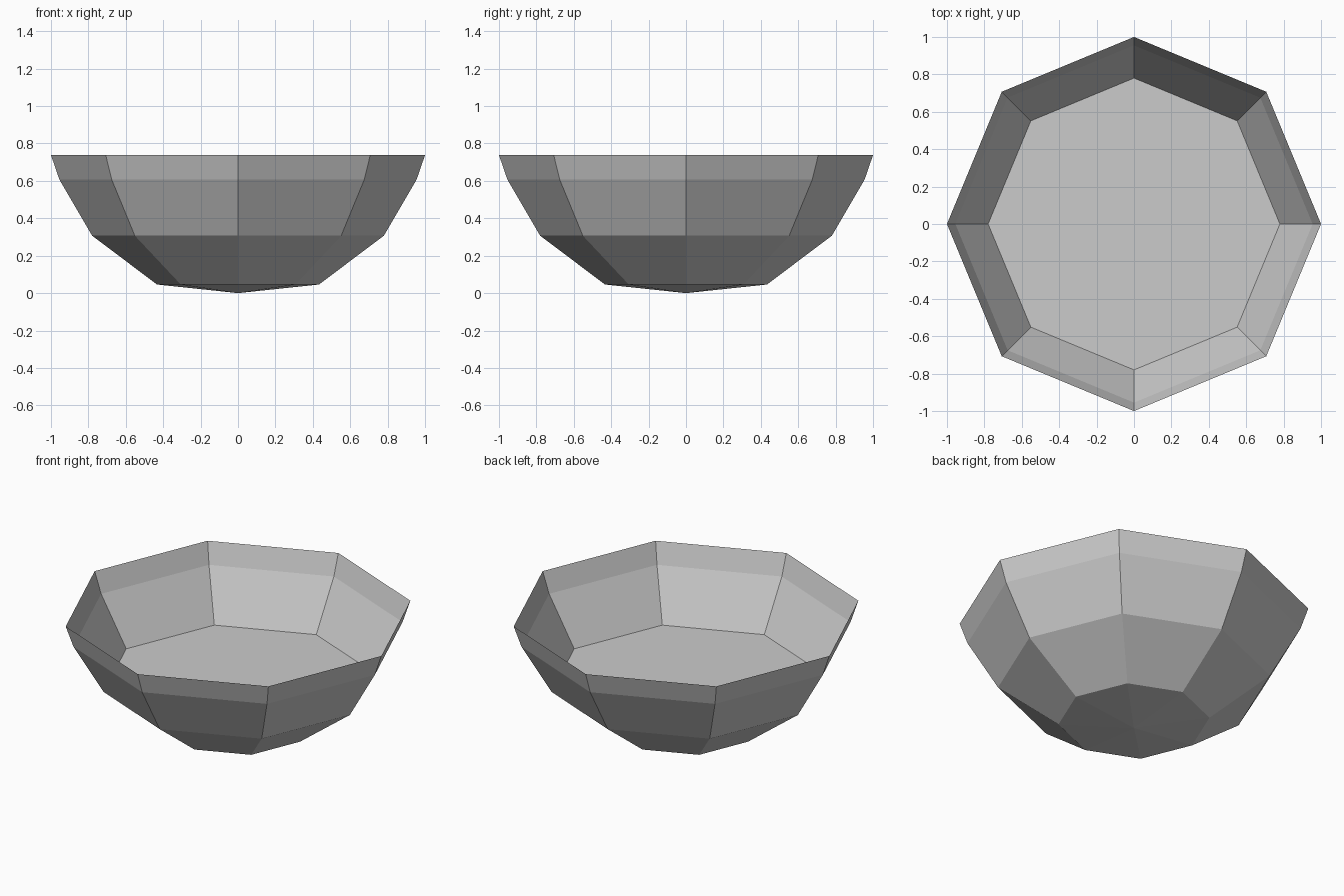
import bpy
import bmesh
from math import cos, sin, pi

cube = bpy.data.objects.get("Cube")
if cube:
    bpy.data.objects.remove(cube, do_unlink=True)

SIDES = 8
# Bowl profile from base to rim: (radius, height)
PROFILE = [(0.433, 0.046), (0.78, 0.307), (0.955, 0.607), (1.0, 0.738)]
FLOOR_RING = 1


def make_material(name, color):
    mat = bpy.data.materials.new(name)
    mat.use_nodes = True
    mat.diffuse_color = color
    mat.node_tree.nodes["Principled BSDF"].inputs["Base Color"].default_value = color
    return mat


bm = bmesh.new()

# Octagonal rings
rings = []
for radius, height in PROFILE:
    rings.append([bm.verts.new((radius * cos(2 * pi * i / SIDES),
                                radius * sin(2 * pi * i / SIDES), height))
                  for i in range(SIDES)])

# Thin faceted wall and shallow pointed underside
tip = bm.verts.new((0, 0, 0))
for i in range(SIDES):
    j = (i + 1) % SIDES
    bm.faces.new((tip, rings[0][j], rings[0][i]))
    for low, high in zip(rings, rings[1:]):
        bm.faces.new((low[i], low[j], high[j], high[i]))

# Flat inner floor
bm.faces.new(rings[FLOOR_RING])

mesh = bpy.data.meshes.new("bowl")
bm.to_mesh(mesh)
bm.free()
mesh.materials.append(make_material("grey", (0.6, 0.6, 0.6, 1)))
bowl = bpy.data.objects.new("bowl", mesh)
bpy.context.scene.collection.objects.link(bowl)
